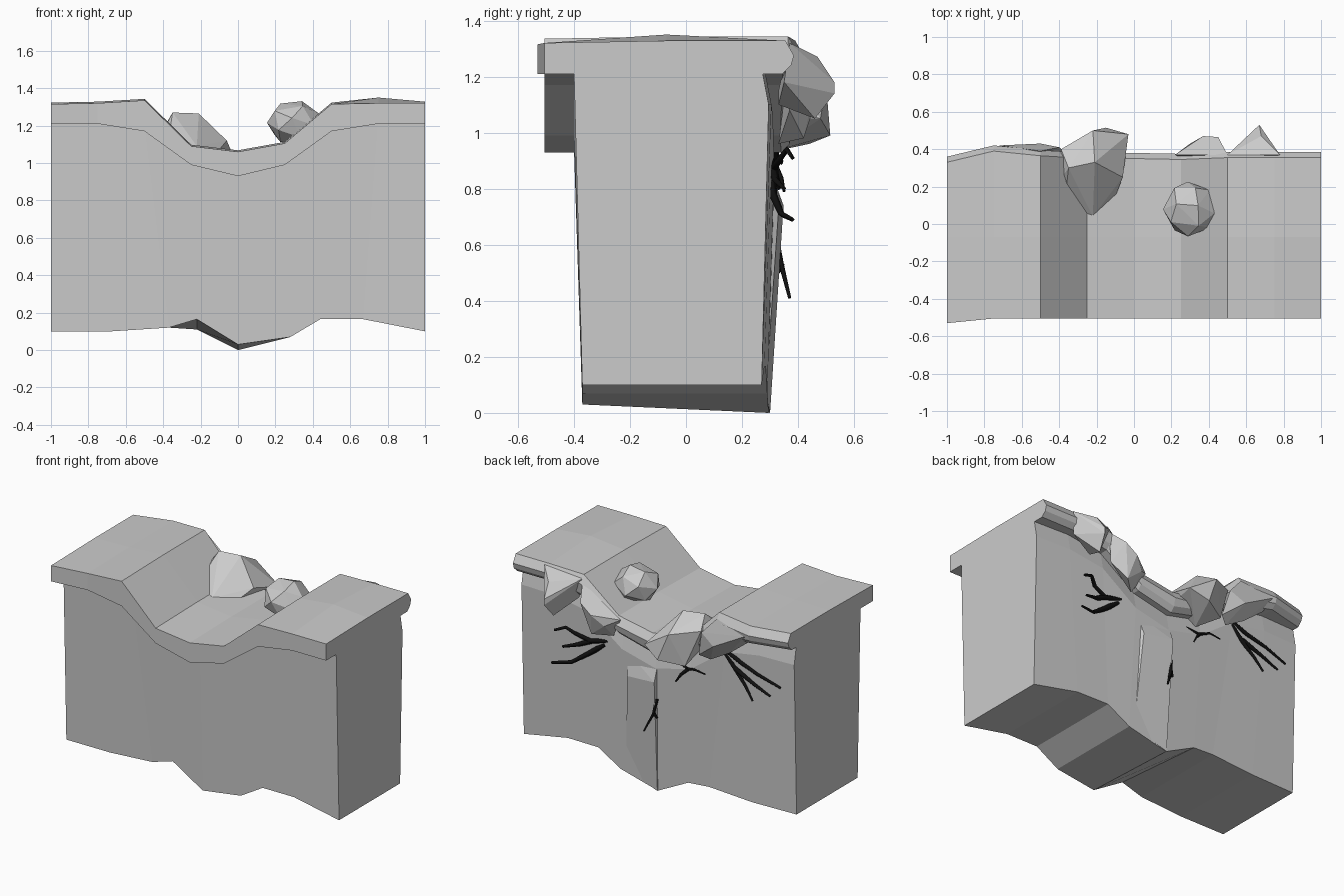
import bpy, bmesh, math
from mathutils import Vector


def finish(name, bm):
    bmesh.ops.recalc_face_normals(bm, faces=bm.faces)
    mesh = bpy.data.meshes.new(name)
    bm.to_mesh(mesh)
    bm.free()
    ob = bpy.data.objects.new(name, mesh)
    bpy.context.collection.objects.link(ob)
    return ob


def loft(name, rings):
    """Skin equal-length closed rings and cap both ends."""
    bm = bmesh.new()
    vs = [[bm.verts.new(p) for p in r] for r in rings]
    n = len(rings[0])
    for a, b in zip(vs, vs[1:]):
        for i in range(n):
            j = (i + 1) % n
            bm.faces.new((a[i], a[j], b[j], b[i]))
    bm.faces.new(vs[0])
    bm.faces.new(vs[-1])
    return finish(name, bm)


def hull(name, pts):
    """Flat-faceted convex lump around the points."""
    bm = bmesh.new()
    for p in pts:
        bm.verts.new(p)
    res = bmesh.ops.convex_hull(bm, input=bm.verts)
    bmesh.ops.delete(bm, geom=[v for v in bm.verts if not v.link_faces], context='VERTS')
    return finish(name, bm)


# Shared stations along the ledge
X = [-1, -.75, -.5, -.25, 0, .25, .5, .75, 1]
top_z = [1.315, 1.32, 1.335, 1.09, 1.06, 1.105, 1.315, 1.32, 1.32]
under_z = [1.21, 1.21, 1.17, .99, .93, .99, 1.17, 1.21, 1.21]
lip_y = [.36, .42, .395, .38, .38, .375, .385, .385, .385]

# Cliff body: wavy bottom, slight taper, bulge under the back lip
bot_x = [-1, -.68, -.37, -.22, 0, .28, .44, .67, 1]
bot_front = [.10, .10, .12, .165, .03, .07, .165, .165, .10]
bot_back = [.10, .10, .12, .11, 0, .07, .165, .165, .10]
back_y = [.27, .28, .285, .29, .295, .29, .285, .28, .27]
rings = []
for i, x in enumerate(X):
    z = under_z[i] + .02
    rings.append([(bot_x[i], -.37, bot_front[i]), (x, -.40, z),
                  (x, back_y[i], z), (x, back_y[i] + .025, z - .13),
                  (bot_x[i], back_y[i], bot_back[i])])
loft("cliff_body", rings)

# Overhanging top slab with a rounded back lip
rings = []
for i, x in enumerate(X):
    t, u, b = top_z[i], under_z[i], lip_y[i]
    front = -.53 if i == 0 else -.505
    mid = .03 if x == .75 else .008
    rings.append([(x, front, u), (x, front, t), (x, -.07, t + mid),
                  (x, b - .03, t + .008), (x, b, t - .045),
                  (x, b - .01, u + .03), (x, b - .04, u), (x, .2, u)])
loft("top_slab", rings)

# Slanted rib on the back wall
hull("back_rib", [(0, .30, 0), (.24, .285, .075), (0, .2, .03), (.22, .2, .09),
                  (-.01, .348, .74), (.20, .33, .72), (-.01, .29, .90), (.22, .29, .86)])

# Loose round stone: evenly spread points on a ball
ball = []
for k in range(19):
    h = 1 - 2 * (k + .5) / 19
    r, a = math.sqrt(1 - h * h), k * 2.39996 + .4
    ball.append(Vector((.30 + .145 * r * math.cos(a), .08 + .15 * r * math.sin(a),
                        1.215 + .122 * h)))
hull("round_stone", ball)

# Big boulder hanging over the back edge
hull("edge_boulder", [(-.40, .23, 1.17), (-.39, .40, 1.20), (-.35, .30, 1.27),
                      (-.21, .33, 1.265), (-.22, .50, 1.17), (-.15, .515, .99),
                      (-.03, .48, 1.05), (-.06, .25, 1.12), (-.11, .12, 1.06),
                      (-.22, .04, 1.09), (-.37, .12, 1.13), (-.22, .30, .93),
                      (-.30, .44, .96)])

# Sagging lumps along the back lip
hull("lip_spike", [(.50, .37, 1.30), (.78, .37, 1.32), (.68, .47, 1.27), (.67, .53, 1.18),
                   (.67, .53, 1.14), (.65, .46, 1.05), (.62, .33, 1.10), (.55, .33, 1.15),
                   (.76, .35, 1.18)])
hull("lip_lump_right", [(.22, .37, 1.10), (.50, .37, 1.28), (.37, .47, 1.13), (.45, .465, 1.19),
                        (.30, .43, 1.06), (.40, .42, .98), (.30, .33, .96), (.49, .37, 1.08)])
hull("lip_lump_left", [(-.40, .41, 1.20), (-.50, .39, 1.31), (-.36, .38, 1.03), (-.56, .34, 1.08),
                       (-.72, .42, 1.26), (-.70, .35, 1.19), (-.50, .43, 1.14), (-.42, .34, 1.0)])

# Black roots: tapered four-sided branches
black = bpy.data.materials.new("root_black")
black.diffuse_color = (.005, .005, .005, 1)


def roots(name, branches, width):
    cu = bpy.data.curves.new(name, 'CURVE')
    cu.dimensions = '3D'
    cu.bevel_depth = width
    cu.bevel_resolution = 0
    cu.use_fill_caps = True
    for pts in branches:
        sp = cu.splines.new('POLY')
        sp.points.add(len(pts) - 1)
        for i, p in enumerate(pts):
            sp.points[i].co = (*p, 1)
            sp.points[i].radius = 1 - .55 * i / (len(pts) - 1)
    cu.materials.append(black)
    bpy.context.collection.objects.link(bpy.data.objects.new(name, cu))


roots("root_right", [
    [(.36, .30, .90), (.48, .31, .87), (.58, .33, .90), (.63, .36, .94), (.70, .38, .91)],
    [(.38, .30, .87), (.50, .31, .78), (.60, .34, .71), (.72, .38, .69)],
    [(.48, .31, .87), (.56, .32, .83), (.66, .35, .80)]], .019)
roots("root_left", [
    [(-.48, .30, 1.08), (-.62, .31, 1.02), (-.75, .32, .98), (-.91, .31, .93)],
    [(-.50, .30, 1.05), (-.60, .31, .94), (-.66, .32, .88), (-.72, .33, .80)],
    [(-.58, .31, .97), (-.72, .32, .91), (-.84, .32, .86)]], .019)
roots("root_small", [
    [(-.15, .30, .90), (-.24, .32, .88), (-.30, .34, .90), (-.38, .34, .89)],
    [(-.24, .32, .88), (-.20, .34, .84), (-.17, .35, .79)]], .012)
roots("root_rib", [[(-.01, .32, .62), (0, .34, .53), (.05, .37, .41)],
                   [(0, .34, .53), (-.02, .33, .50)]], .014)
